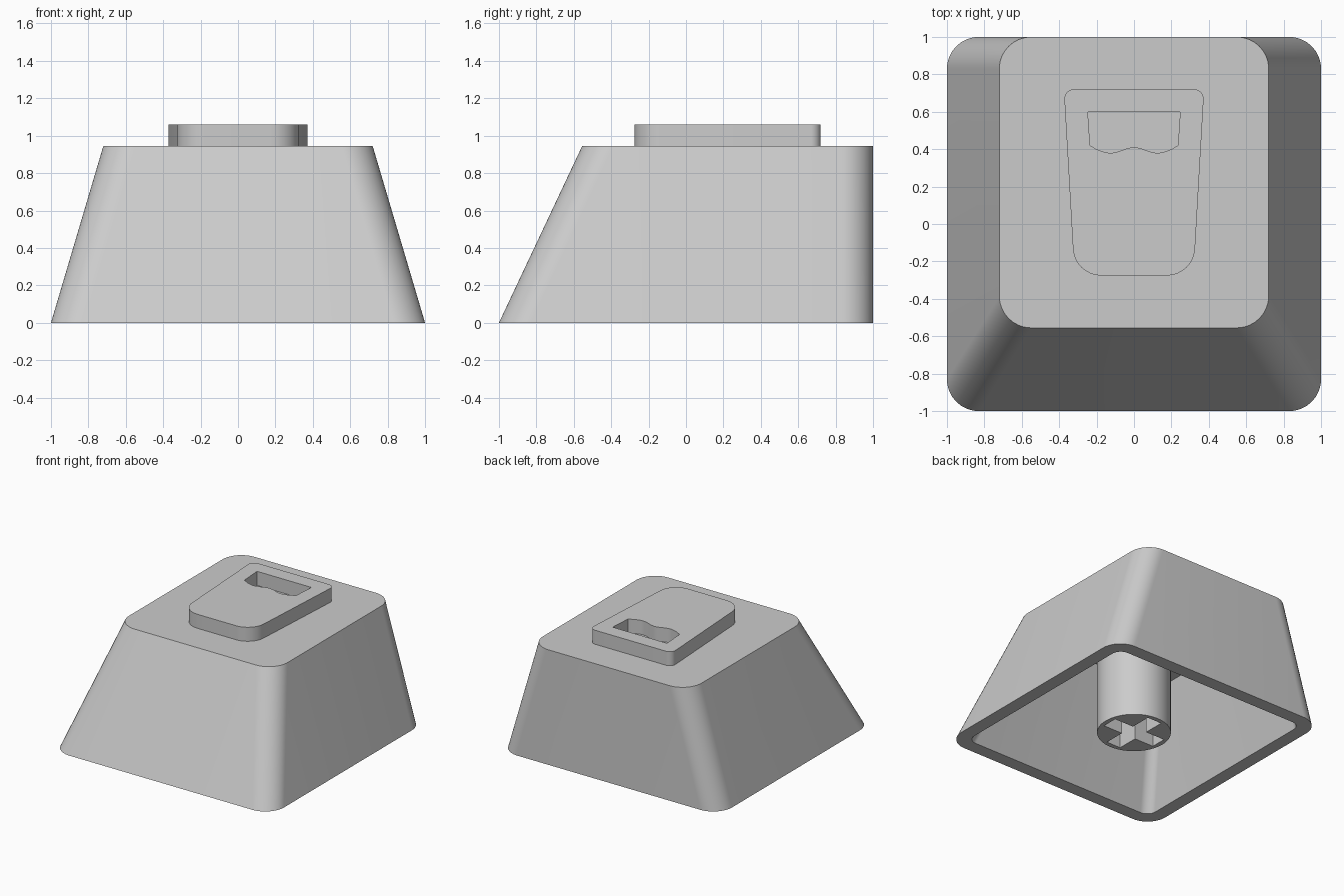
import bpy
import bmesh
from math import cos, sin, tan, pi, radians
from mathutils import Vector

cube = bpy.data.objects.get("Cube")
if cube:
    bpy.data.objects.remove(cube, do_unlink=True)

GREY = (0.6, 0.6, 0.6, 1)
grey = bpy.data.materials.new("light_grey_plastic")
grey.use_nodes = True
grey.diffuse_color = GREY
grey.node_tree.nodes["Principled BSDF"].inputs["Base Color"].default_value = GREY

HEIGHT = 0.945
WALL = 0.11


def rounded(points, radii, steps=10):
    """Polygon outline with each corner replaced by an arc."""
    out = []
    for i, (p, r) in enumerate(zip(points, radii)):
        p = Vector(p)
        u = (Vector(points[i - 1]) - p).normalized()
        v = (Vector(points[(i + 1) % len(points)]) - p).normalized()
        half = u.angle(v) / 2
        centre = p + (u + v).normalized() * r / sin(half)
        start, end = p + u * r / tan(half), p + v * r / tan(half)
        for k in range(steps + 1):
            out.append(centre + (start.lerp(end, k / steps) - centre).normalized() * r)
    return out


def loft(name, sections):
    """Closed solid through (outline, height) sections of equal point count."""
    bm = bmesh.new()
    rings = [[bm.verts.new((p[0], p[1], z)) for p in outline] for outline, z in sections]
    for a, b in zip(rings, rings[1:]):
        for i in range(len(a)):
            bm.faces.new((a[i - 1], a[i], b[i], b[i - 1]))
    bm.faces.new(rings[0])
    bm.faces.new(rings[-1])
    bmesh.ops.recalc_face_normals(bm, faces=bm.faces)
    mesh = bpy.data.meshes.new(name)
    bm.to_mesh(mesh)
    bm.free()
    mesh.materials.append(grey)
    obj = bpy.data.objects.new(name, mesh)
    bpy.context.collection.objects.link(obj)
    return obj


def cut(obj, cutter):
    """Subtract the cutter, then discard it."""
    mod = obj.modifiers.new("cut", "BOOLEAN")
    mod.operation = "DIFFERENCE"
    mod.solver = "EXACT"
    mod.object = cutter
    bpy.context.view_layer.objects.active = obj
    bpy.ops.object.modifier_apply(modifier=mod.name)
    bpy.data.objects.remove(cutter, do_unlink=True)


def finish(obj):
    obj.data.shade_smooth()
    obj.data.set_sharp_from_angle(angle=radians(30))


def shell_outline(z, inset, radius):
    """Key outline at height z: tapered front and sides, upright back."""
    t = z / HEIGHT
    x = 1 - 0.28 * t - inset
    front, back = -1 + 0.445 * t + inset, 1 - inset
    corners = [(-x, front), (x, front), (x, back), (-x, back)]
    return rounded(corners, [radius] * 4), z


# Hollow key shell: ceiling, inner wall, rim, outer wall, top
finish(loft("key_shell", [
    shell_outline(HEIGHT - WALL, WALL, 0.08),
    shell_outline(0, WALL, 0.08),
    shell_outline(0, 0, 0.17),
    shell_outline(HEIGHT, 0, 0.17),
]))

# Raised cup-shaped badge
badge_outline = rounded(
    [(-0.318, -0.275), (0.318, -0.275), (0.375, 0.72), (-0.375, 0.72)],
    [0.15, 0.15, 0.05, 0.05])
badge = loft("raised_badge", [(badge_outline, HEIGHT), (badge_outline, 1.06)])

# Window through the badge with a wavy lower edge
wave = [(x, 0.395 + 0.015 * cos(x * 2 * pi / 0.25))
        for x in (-0.2 + 0.4 * i / 32 for i in range(33))]
window = [(-0.235, 0.42)] + wave + [(0.235, 0.42), (0.247, 0.6), (-0.247, 0.6)]
cut(badge, loft("window_cutter", [(window, 0.8), (window, 1.2)]))
finish(badge)

# Round stem with a cross-shaped socket
circle = [(0.278 * cos(a), 0.278 * sin(a)) for a in (2 * pi * i / 64 for i in range(64))]
stem = loft("stem", [(circle, 0), (circle, HEIGHT - WALL + 0.02)])
L, W = 0.24, 0.065
cross = []
for q in range(4):
    c, s = round(cos(q * pi / 2)), round(sin(q * pi / 2))
    cross += [(x * c - y * s, x * s + y * c) for x, y in ((L, -W), (L, W), (W, W))]
cut(stem, loft("socket_cutter", [(cross, -0.1), (cross, 0.45)]))
finish(stem)
